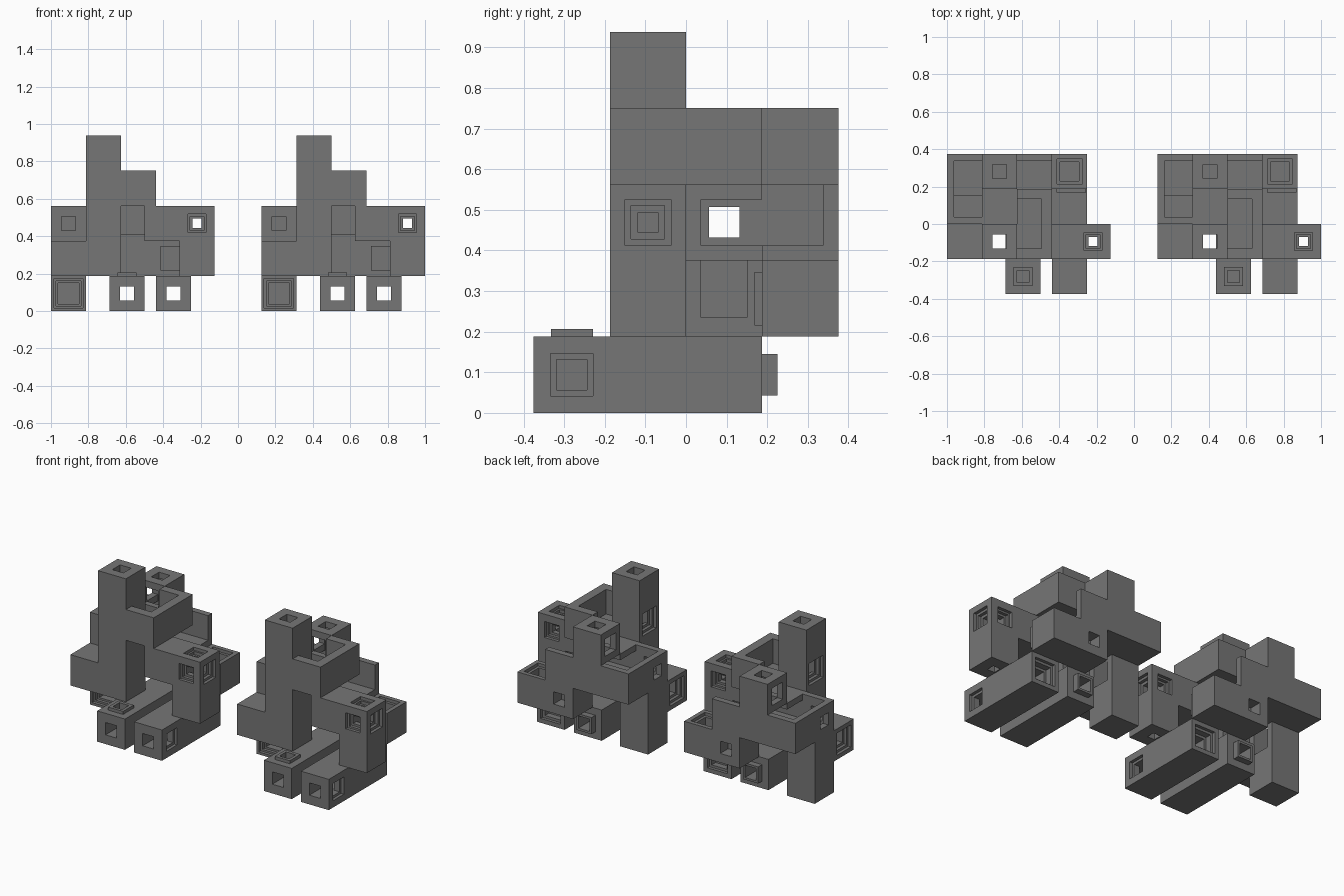
import bpy, bmesh
from mathutils import Vector

cube = bpy.data.objects.get("Cube")
if cube:
    bpy.data.objects.remove(cube, do_unlink=True)

U = 0.1875                      # edge of one puzzle cell
ORIGIN = Vector((-1, -2 * U, 0))
COPY_STEP = 6 * U

grey = bpy.data.materials.new("dark_grey")
grey.use_nodes = True
grey.diffuse_color = (0.18, 0.18, 0.18, 1)
grey.node_tree.nodes["Principled BSDF"].inputs["Base Color"].default_value = grey.diffuse_color


def window(axis, plane, inward, center, radii, last=0.6, step=0.1):
    """Stepped square recess: each smaller square sinks deeper."""
    boxes = []
    for n, r in enumerate(radii):
        depth = last if n == len(radii) - 1 else step * (n + 1)
        spans = [(c - r, c + r) for c in center]
        spans.insert(axis, tuple(sorted((plane - 0.01 * inward, plane + depth * inward))))
        boxes.append([v for s in spans for v in s])
    return boxes


def blocks(name, solids, cuts, extras=()):
    """Join cell boxes (x0,x1,y0,y1,z0,z1), carve the cuts, add the raised extras."""
    steps = [(b, True) for b in solids] + [(b, False) for b in cuts]
    steps += list(extras)
    grid = [sorted({round(v, 4) for b, _ in steps for v in b[2 * a:2 * a + 2]}) for a in range(3)]
    size = [len(g) - 1 for g in grid]
    filled = set()
    for b, add in steps:
        r = [range(grid[a].index(round(b[2 * a], 4)), grid[a].index(round(b[2 * a + 1], 4)))
             for a in range(3)]
        cells = {(i, j, k) for i in r[0] for j in r[1] for k in r[2]}
        filled = filled | cells if add else filled - cells
    bm = bmesh.new()
    verts = {}

    def vert(key):
        if key not in verts:
            p = Vector([grid[a][key[a]] for a in range(3)])
            verts[key] = bm.verts.new(p * U + ORIGIN)
        return verts[key]

    for c in filled:
        for a in range(3):
            for side in (0, 1):
                near = list(c)
                near[a] += 2 * side - 1
                if tuple(near) in filled:
                    continue
                ring = []
                for p, q in ((0, 0), (1, 0), (1, 1), (0, 1)):
                    k = list(c)
                    k[a] += side
                    k[(a + 1) % 3] += p
                    k[(a + 2) % 3] += q
                    ring.append(vert(tuple(k)))
                bm.faces.new(ring if side else ring[::-1])
    mesh = bpy.data.meshes.new(name)
    bm.to_mesh(mesh)
    bm.free()
    mesh.materials.append(grey)
    for label, dx in (("right", 0), ("left", COPY_STEP)):
        ob = bpy.data.objects.new(label + "_" + name, mesh)
        ob.location.x = dx
        bpy.context.collection.objects.link(ob)


# Tower piece with side arm and an open tray
blocks("tower_piece",
       [(1, 2, 1, 2, 1, 5), (0, 1, 1, 2, 1, 2), (2, 3, 1, 3, 3, 4)],
       [(1.3, 1.7, 1.3, 1.7, 1, 5), (2, 2.7, 1.3, 2.72, 3.2, 4)]
       + window(0, 0, 1, (1.5, 1.5), (0.36, 0.28, 0.2))
       + window(0, 1, 1, (1.5, 3.5), (0.36, 0.28, 0.2), 0.4))

# Hooked piece with crossing shafts at its corner
W = 3 + 2 / 3
mid = W + 0.5
blocks("hooked_piece",
       [(W - 1, W + 1, 1, 2, 2, 3), (W, W + 1, 1, 2, 1, 2)],
       [(mid - 0.13, mid + 0.13, 1.37, 1.63, 1, 3), (mid - 0.13, mid + 0.13, 1, 2, 2.37, 2.63)]
       + window(0, W + 1, -1, (1.5, 2.5), (0.3, 0.22, 0.13))
       + window(1, 1, 1, (mid, 2.5), (0.26, 0.2), 0.2)
       + window(1, 2, -1, (mid, 2.5), (0.26, 0.2), 0.2)
       + window(2, 3, -1, (mid, 1.5), (0.26, 0.2), 0.2))

# Rear piece: open shell with a leg, a chimney and a side block
blocks("rear_piece",
       [(0, 1, 2, 4, 2, 3), (0, 1, 2, 3, 0, 2), (1, 3, 3, 4, 2, 3),
        (1, 2, 2, 3, 2, 3), (1, 2, 3, 4, 3, 4), (2, 4, 3, 4, 1, 2)],
       [(0.2, 1, 2.2, 3.8, 2.2, 3), (0.2, 1, 2.2, 2.8, 1.25, 2.2),
        (1, 2, 2.2, 3, 2.2, 2.8), (1, 2.2, 3, 3.8, 2.2, 3),
        (2.2, 3, 3, 3.8, 2.2, 3), (1.2, 1.8, 3.2, 3.8, 3, 3.8)]
       + window(0, 0, 1, (2.5, 2.5), (0.2,), 0.2)
       + window(1, 2, 1, (0.5, 2.5), (0.2,), 0.2)
       + window(1, 2, 1, (0.5, 0.5), (0.42, 0.36, 0.3))
       + window(1, 4, -1, (2.5, 1.5), (0.2,), 0.4)
       + window(1, 3, 1, (1.5, 3.5), (0.28,), 0.2)
       + window(0, 1, 1, (3.5, 3.5), (0.28,), 0.2)
       + window(2, 4, -1, (1.5, 3.5), (0.2,), 0.2)
       + window(2, 2, -1, (3.5, 3.5), (0.36, 0.27)),
       [((3.12, 3.96, 2.9, 3, 1.15, 1.85), True)])

# Two base bars with a shaft along each
B = 1 + 2 / 3
c = B + 0.5
blocks("base_bar_with_studs",
       [(B, B + 1, 0, 3, 0, 1)], [],
       [((c - 0.27, c + 0.27, 0.23, 0.78, 1, 1.1), True),
        ((c - 0.27, c + 0.27, 3, 3.2, 0.23, 0.77), True),
        ((c - 0.2, c + 0.2, 0, 3.2, 0.3, 0.7), False),
        ((c - 0.17, c + 0.17, 0.33, 0.67, 0.7, 1.1), False)])
blocks("base_bar_with_socket",
       [(3, 4, 0, 3, 0, 1)],
       [(3.3, 3.7, 0, 3, 0.3, 0.7)]
       + window(0, 4, -1, (0.5, 0.5), (0.28, 0.2), 0.3)
       + window(1, 3, -1, (3.5, 0.5), (0.36, 0.28), 0.3))
